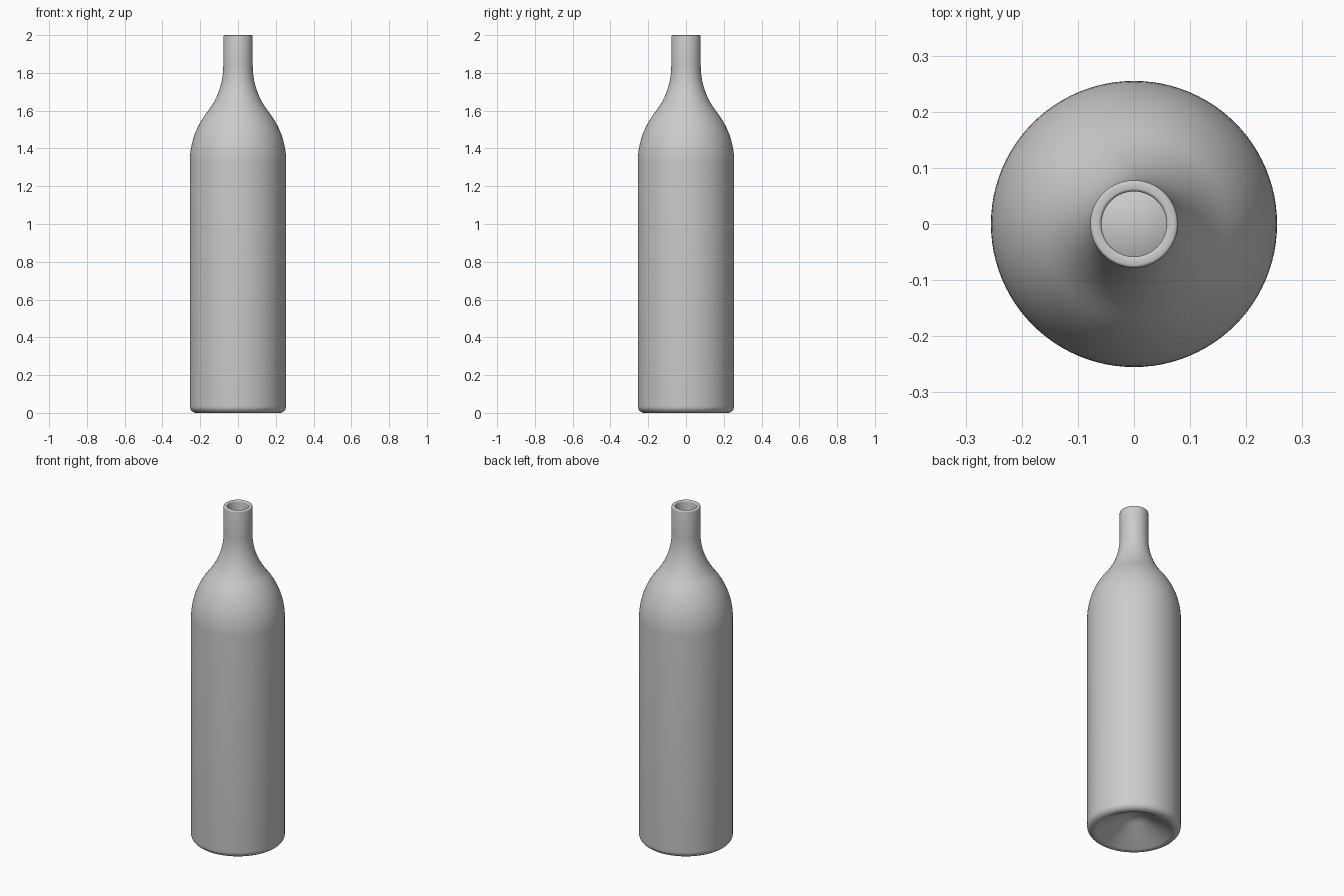
import bpy, bmesh
from math import sin, cos, radians, tau
from mathutils import Vector

if "Cube" in bpy.data.objects:
    bpy.data.objects.remove(bpy.data.objects["Cube"])

WALL = 0.02
SEGMENTS = 96


def arc(cx, cz, r, a0, a1, n):
    """Points (radius, z) along an arc, angles in degrees."""
    pts = []
    for i in range(n + 1):
        a = radians(a0 + (a1 - a0) * i / n)
        pts.append(Vector((cx + r * cos(a), cz + r * sin(a))))
    return pts


def offset(pts, d):
    """Shift an open profile to its left by d."""
    out = []
    for i, p in enumerate(pts):
        t = (pts[min(i + 1, len(pts) - 1)] - pts[max(i - 1, 0)]).normalized()
        out.append(Vector((max(p.x - t.y * d, 0), p.y + t.x * d)))
    out[0] = pts[0] + Vector((0, d))
    return out


def lathe(name, pts):
    bm = bmesh.new()
    verts = [bm.verts.new((p.x, 0, p.y)) for p in pts]
    edges = [bm.edges.new(pair) for pair in zip(verts, verts[1:])]
    bmesh.ops.spin(bm, geom=verts + edges, cent=(0, 0, 0), axis=(0, 0, 1),
                   angle=tau, steps=SEGMENTS)
    bmesh.ops.remove_doubles(bm, verts=bm.verts, dist=1e-5)
    bmesh.ops.recalc_face_normals(bm, faces=bm.faces)
    mesh = bpy.data.meshes.new(name)
    bm.to_mesh(mesh)
    bm.free()
    obj = bpy.data.objects.new(name, mesh)
    bpy.context.collection.objects.link(obj)
    bpy.context.view_layer.objects.active = obj
    obj.select_set(True)
    bpy.ops.object.shade_smooth_by_angle(angle=radians(40))
    return obj


# Outer skin: hollow base cone, rounded foot, shoulder, flared neck
outer = arc(0, -0.0262, 0.128, 90, 60, 6)
outer += arc(0.22, 0.035, 0.035, 240, 360, 12)
outer += arc(-0.165, 1.33, 0.42, 0, 38.5, 14)
outer += arc(0.472, 1.8368, 0.394, 218.5, 180, 14)[1:]
outer += [Vector((0.078, 1.994))]

# Inner skin and rounded lip joining the two
inner = offset(outer, WALL)
lip = arc(0.072, 1.994, 0.006, 0, 90, 4)[1:] + arc(0.064, 1.994, 0.006, 90, 180, 4)[:-1]

lathe("bottle", outer + lip + inner[::-1])
